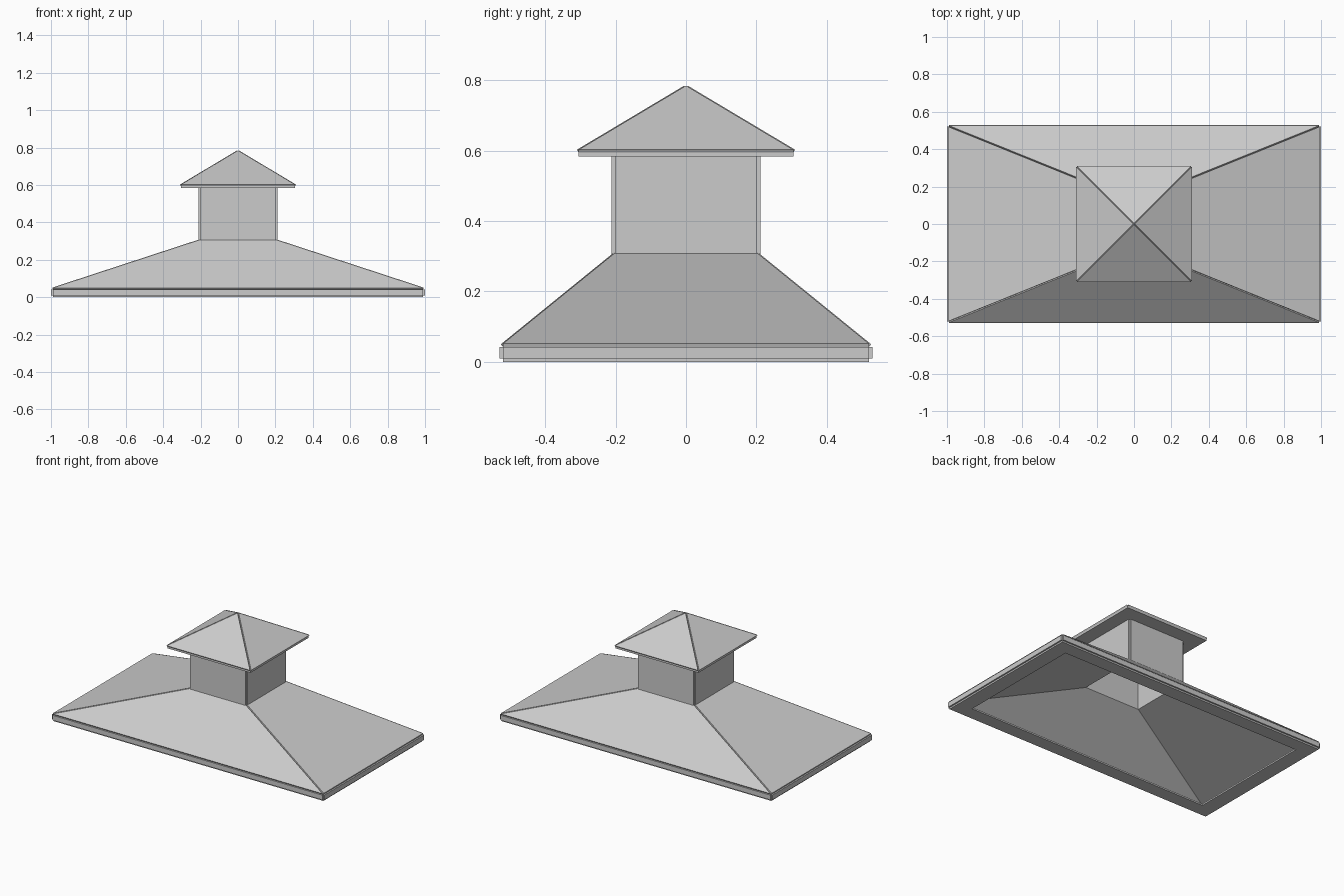
import bpy

if "Cube" in bpy.data.objects:
    bpy.data.objects.remove(bpy.data.objects["Cube"])

THICK = 0.01


def panelled_shell(name, rings):
    """Rectangular rings (half_x, half_y, z) joined by separate flat panels,
    each thickened outward so narrow seams stay along the corners."""
    verts, faces = [], []
    signs = [(1, -1), (1, 1), (-1, 1), (-1, -1)]
    for a, b in zip(rings, rings[1:]):
        for i in range(4):
            s, t = signs[i], signs[(i + 1) % 4]
            quad = [(a[0] * s[0], a[1] * s[1], a[2]),
                    (a[0] * t[0], a[1] * t[1], a[2]),
                    (b[0] * t[0], b[1] * t[1], b[2])]
            if b[0] > 0:  # the panel becomes a triangle at the peak
                quad.append((b[0] * s[0], b[1] * s[1], b[2]))
            start = len(verts)
            verts += quad
            faces.append(range(start, len(verts)))
    mesh = bpy.data.meshes.new(name)
    mesh.from_pydata(verts, [], [list(f) for f in faces])
    mesh.update()
    obj = bpy.data.objects.new(name, mesh)
    bpy.context.collection.objects.link(obj)
    mod = obj.modifiers.new("panel_thickness", 'SOLIDIFY')
    mod.thickness = THICK
    mod.offset = 1
    return obj


# Wide hipped skirt: underside rim, fascia, four slopes
panelled_shell("lower_roof", [(0.89, 0.43, 0.01), (0.99, 0.52, 0.01),
                              (0.99, 0.52, 0.042), (0.202, 0.202, 0.30)])

# Open square shaft
panelled_shell("shaft", [(0.202, 0.202, 0.30), (0.202, 0.202, 0.594)])

# Pyramid cap: flat soffit ring and four slopes meeting at the peak
panelled_shell("cap_roof", [(0.202, 0.202, 0.594), (0.305, 0.305, 0.594),
                            (0, 0, 0.776)])
